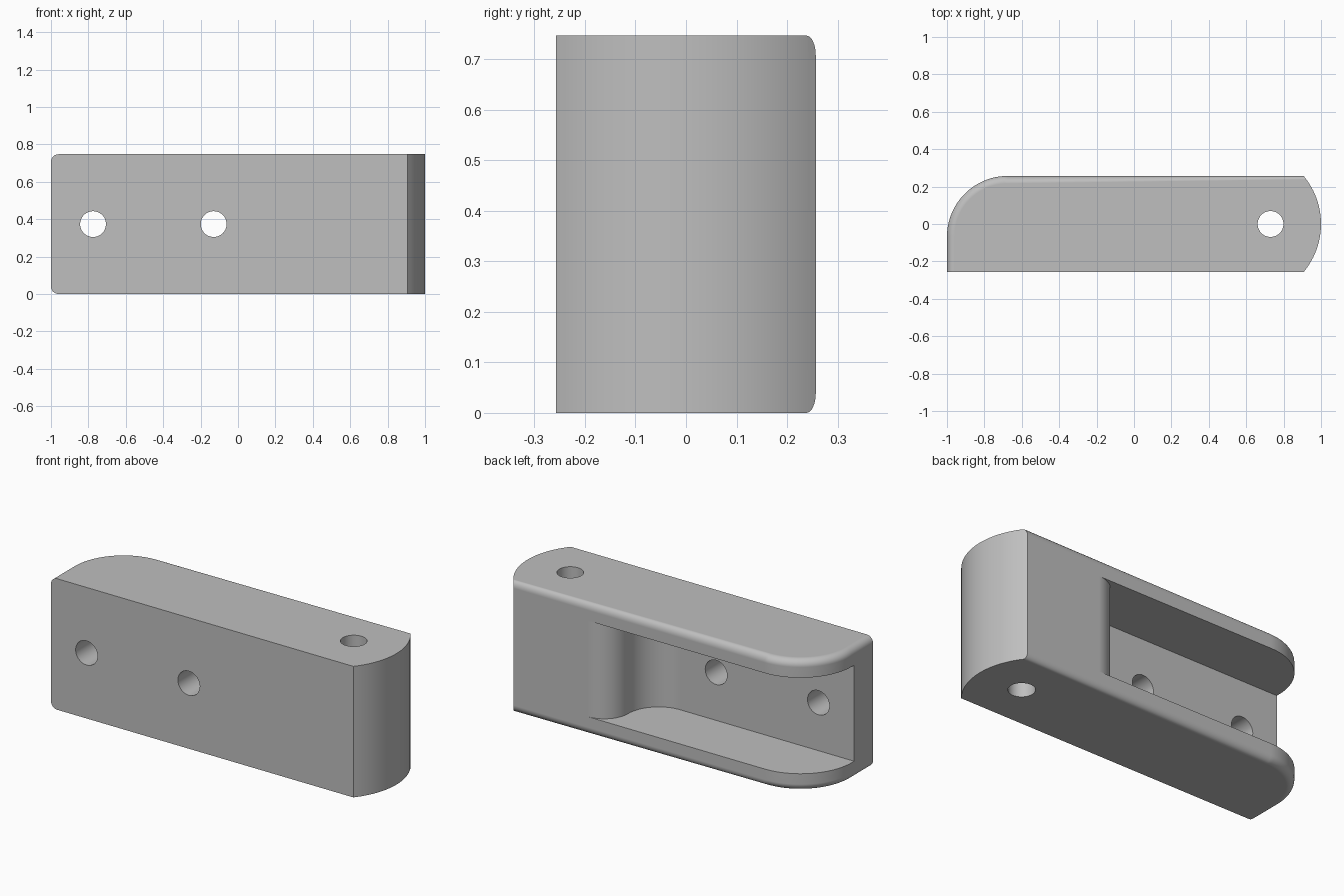
import bpy, bmesh
from math import cos, sin, radians, pi, asin
from mathutils import Matrix

if "Cube" in bpy.data.objects:
    bpy.data.objects.remove(bpy.data.objects["Cube"], do_unlink=True)

HEIGHT, HALF = 0.747, 0.257        # block height and half depth
WALL, PLATE = 0.1, -0.086          # flange thickness, inner face of the front plate
HOLE = 0.069                       # hole radius


def arc(cx, cy, r, a0, a1, n):
    """Points on an arc, angles in degrees."""
    steps = [radians(a0 + (a1 - a0) * i / n) for i in range(n + 1)]
    return [(cx + r * cos(a), cy + r * sin(a)) for a in steps]


def link(name, bm):
    bmesh.ops.recalc_face_normals(bm, faces=bm.faces)
    mesh = bpy.data.meshes.new(name)
    bm.to_mesh(mesh)
    bm.free()
    obj = bpy.data.objects.new(name, mesh)
    bpy.context.collection.objects.link(obj)
    return obj


def prism(points, z0, z1):
    """Extrude a plan outline between two heights."""
    bm = bmesh.new()
    face = bm.faces.new([bm.verts.new((x, y, z0)) for x, y in points])
    top = bmesh.ops.extrude_face_region(bm, geom=[face])["geom"]
    bmesh.ops.translate(bm, vec=(0, 0, z1 - z0),
                        verts=[v for v in top if isinstance(v, bmesh.types.BMVert)])
    return bm


def drill(name, location, rotation):
    bm = bmesh.new()
    bmesh.ops.create_cone(bm, cap_ends=True, segments=48, radius1=HOLE, radius2=HOLE,
                          depth=2, matrix=Matrix.Translation(location) @ rotation)
    return link(name, bm)


# Body outline: bowed end at +x, large rounded corner at the back of -x
bow_r = 0.401
bow = math_angle = asin(HALF / bow_r) * 180 / pi
corner = 0.325
outline = [(-1, -HALF)]
outline += arc(1 - bow_r, 0, bow_r, -bow, bow, 24)
outline += arc(-1 + corner, HALF - corner, corner, 90, 180, 24)
bm = prism(outline, 0, HEIGHT)

# Round the top and bottom rims along the back, the corner and the -x end
rim = []
for e in bm.edges:
    a, b = (v.co for v in e.verts)
    on_bow = min(a.x, b.x) > 0.9
    on_front = max(a.y, b.y) < -HALF + 0.001
    if abs(a.z - b.z) < 0.001 and not on_bow and not on_front:
        rim.append(e)
bmesh.ops.bevel(bm, geom=rim, offset=0.04, segments=8, profile=0.5, affect='EDGES')
body = link("bracket_body", bm)

# Pocket: open at the back and -x end, closed by an S-shaped wall
mouth_r = 0.15
mid_y = HALF - mouth_r
inner_r = mid_y - PLATE
wall_x = 0.29
pocket = [(-1.3, PLATE)]
pocket += arc(wall_x - inner_r, mid_y, inner_r, -90, 0, 20)
pocket += arc(wall_x + mouth_r, mid_y, mouth_r, 180, 90, 16)[1:]
pocket += [(wall_x + mouth_r, 0.5), (-1.3, 0.5)]
cutters = [link("pocket_cutter", prism(pocket, WALL, HEIGHT - WALL))]

# Two screw holes through the plate and one pivot hole through the solid end
for x in (-0.775, -0.13):
    cutters.append(drill("screw_hole_cutter", (x, 0, HEIGHT / 2), Matrix.Rotation(pi / 2, 4, 'X')))
cutters.append(drill("pivot_hole_cutter", (0.73, 0, HEIGHT / 2), Matrix.Identity(4)))

bpy.ops.object.select_all(action='DESELECT')
bpy.context.view_layer.objects.active = body
body.select_set(True)
for cutter in cutters:
    cutter.hide_render = True
    mod = body.modifiers.new("cut", 'BOOLEAN')
    mod.operation, mod.solver, mod.object = 'DIFFERENCE', 'EXACT', cutter
    bpy.ops.object.modifier_apply(modifier=mod.name)
    bpy.data.objects.remove(cutter, do_unlink=True)

# Smooth curves, crisp edges
bpy.ops.object.shade_smooth_by_angle(angle=radians(30))
weighted = body.modifiers.new("flat_faces", 'WEIGHTED_NORMAL')
weighted.keep_sharp = True

# Single grey material
grey = bpy.data.materials.new("plain_grey")
grey.use_nodes = True
colour = (0.52, 0.52, 0.52, 1)
grey.diffuse_color = colour
grey.node_tree.nodes["Principled BSDF"].inputs["Base Color"].default_value = colour
body.data.materials.clear()
body.data.materials.append(grey)
